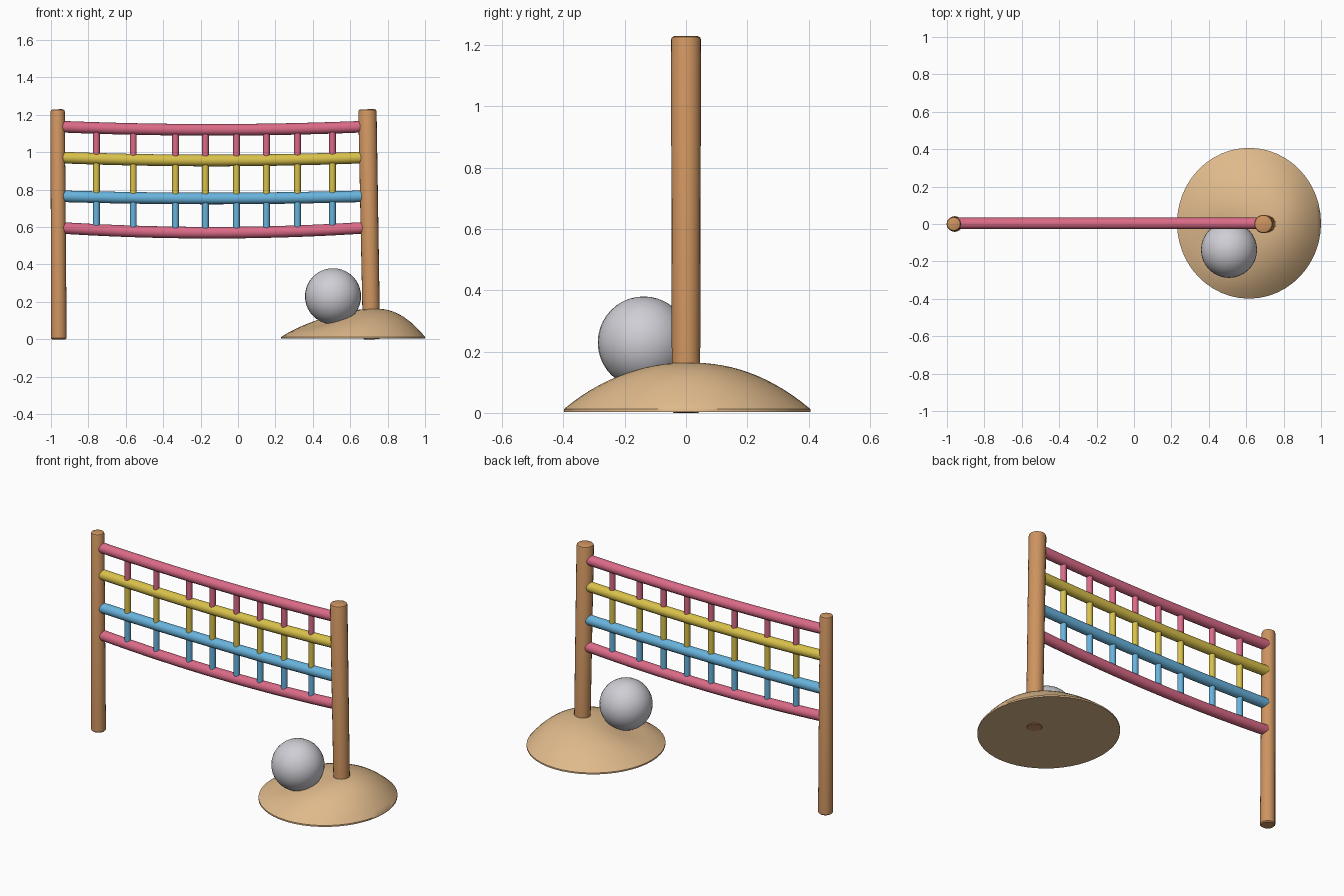
import bpy
import bmesh
from math import sin, cos, pi, radians, exp
from mathutils import Vector

if "Cube" in bpy.data.objects:
    bpy.data.objects.remove(bpy.data.objects["Cube"])


def material(name, r, g, b):
    lin = [(c / 255) ** 2.2 for c in (r, g, b)] + [1]
    m = bpy.data.materials.new(name)
    m.use_nodes = True
    m.diffuse_color = lin
    m.node_tree.nodes["Principled BSDF"].inputs["Base Color"].default_value = lin
    return m


WOOD = material("wood", 205, 147, 96)
SAND = material("sand", 222, 184, 138)
PINK = material("pink rope", 218, 106, 134)
YELLOW = material("yellow rope", 216, 192, 76)
BLUE = material("blue rope", 104, 178, 220)
WHITE = material("ball grey", 206, 205, 212)


def finish(bm, name, mat):
    bmesh.ops.recalc_face_normals(bm, faces=bm.faces)
    mesh = bpy.data.meshes.new(name)
    bm.to_mesh(mesh)
    bm.free()
    mesh.materials.append(mat)
    ob = bpy.data.objects.new(name, mesh)
    bpy.context.collection.objects.link(ob)
    bpy.ops.object.select_all(action="DESELECT")
    ob.select_set(True)
    bpy.context.view_layer.objects.active = ob
    bpy.ops.object.shade_smooth_by_angle(angle=radians(40))
    return ob


def loft(bm, rings):
    """Skin a list of closed vertex rings and cap both ends."""
    loops = [[bm.verts.new(p) for p in ring] for ring in rings]
    for a, b in zip(loops, loops[1:]):
        for i in range(len(a)):
            j = (i + 1) % len(a)
            bm.faces.new((a[i], a[j], b[j], b[i]))
    bm.faces.new(loops[0])
    bm.faces.new(loops[-1])


def tube(name, mat, points, radii, sides=16):
    """Round bar through points, with one radius per point."""
    pts = [Vector(p) for p in points]
    axis = (pts[-1] - pts[0]).normalized()
    u = Vector((0, 1, 0))
    v = axis.cross(u).normalized()
    rings = [[p + r * (cos(2 * pi * k / sides) * u + sin(2 * pi * k / sides) * v)
              for k in range(sides)] for p, r in zip(pts, radii)]
    bm = bmesh.new()
    loft(bm, rings)
    return finish(bm, name, mat)


def post(name, x0, x1, r0, r1, top=1.23):
    edge = 0.012
    tube(name, WOOD,
         [(x0, 0, 0), (x0, 0, edge / 2), (x1, 0, top - edge), (x1, 0, top - edge / 3), (x1, 0, top)],
         [r0 - edge / 2, r0, r1, r1 - edge / 4, r1 - edge], 20)


# Posts
post("right_post", -0.958, -0.964, 0.042, 0.038)
post("left_post", 0.714, 0.692, 0.046, 0.049)

# Sagging net ropes: end height, middle height, material
X0, X1 = -0.95, 0.67
ROPES = [("top_rope", 1.137, 1.12, PINK), ("upper_rope", 0.972, 0.956, YELLOW),
         ("lower_rope", 0.765, 0.753, BLUE), ("bottom_rope", 0.596, 0.57, PINK)]


def rope_z(rope, x):
    t = 2 * (x - X0) / (X1 - X0) - 1
    return rope[2] + (rope[1] - rope[2]) * t * t


for rope in ROPES:
    xs = [X0 + (X1 - X0) * i / 20 for i in range(21)]
    tube(rope[0], rope[3], [(x, 0.003, rope_z(rope, x)) for x in xs], [0.031] * len(xs))

# Short uprights between neighbouring ropes
UPRIGHTS = (-0.757, -0.56, -0.334, -0.174, -0.008, 0.152, 0.318, 0.505)
for upper, lower, mat, label in zip(ROPES, ROPES[1:], (PINK, YELLOW, BLUE), ("top", "middle", "bottom")):
    for n, x in enumerate(UPRIGHTS, 1):
        tube(f"{label}_upright_{n}", mat,
             [(x, 0, rope_z(lower, x)), (x, 0, rope_z(upper, x))], [0.018] * 2, 12)

# Sand mound: peak leans towards the post, with a hollow beside the ball
rings = []
for r in [1, 1] + [1 - i / 14 for i in range(1, 14)] + [0.02]:
    base = not rings
    ring = []
    for k in range(48):
        a = 2 * pi * k / 48
        x = 0.615 + 0.115 * (1 - r) + 0.385 * r * cos(a)
        y = 0.004 + 0.403 * r * sin(a)
        z = 0.012 + 0.153 * (1 - r ** 2.2)
        hollow = exp(-((x - 0.45) ** 2 + (y + 0.12) ** 2) / 0.025)
        z -= 0.035 * hollow * (1 - r ** 4)
        ring.append((x, y, 0.003 if base else z))
    rings.append(ring)
bm = bmesh.new()
loft(bm, rings)
finish(bm, "sand_mound", SAND)

# Ball
bm = bmesh.new()
bmesh.ops.create_uvsphere(bm, u_segments=32, v_segments=20, radius=0.15)
bmesh.ops.translate(bm, verts=bm.verts, vec=(0.508, -0.138, 0.23))
finish(bm, "ball", WHITE)
